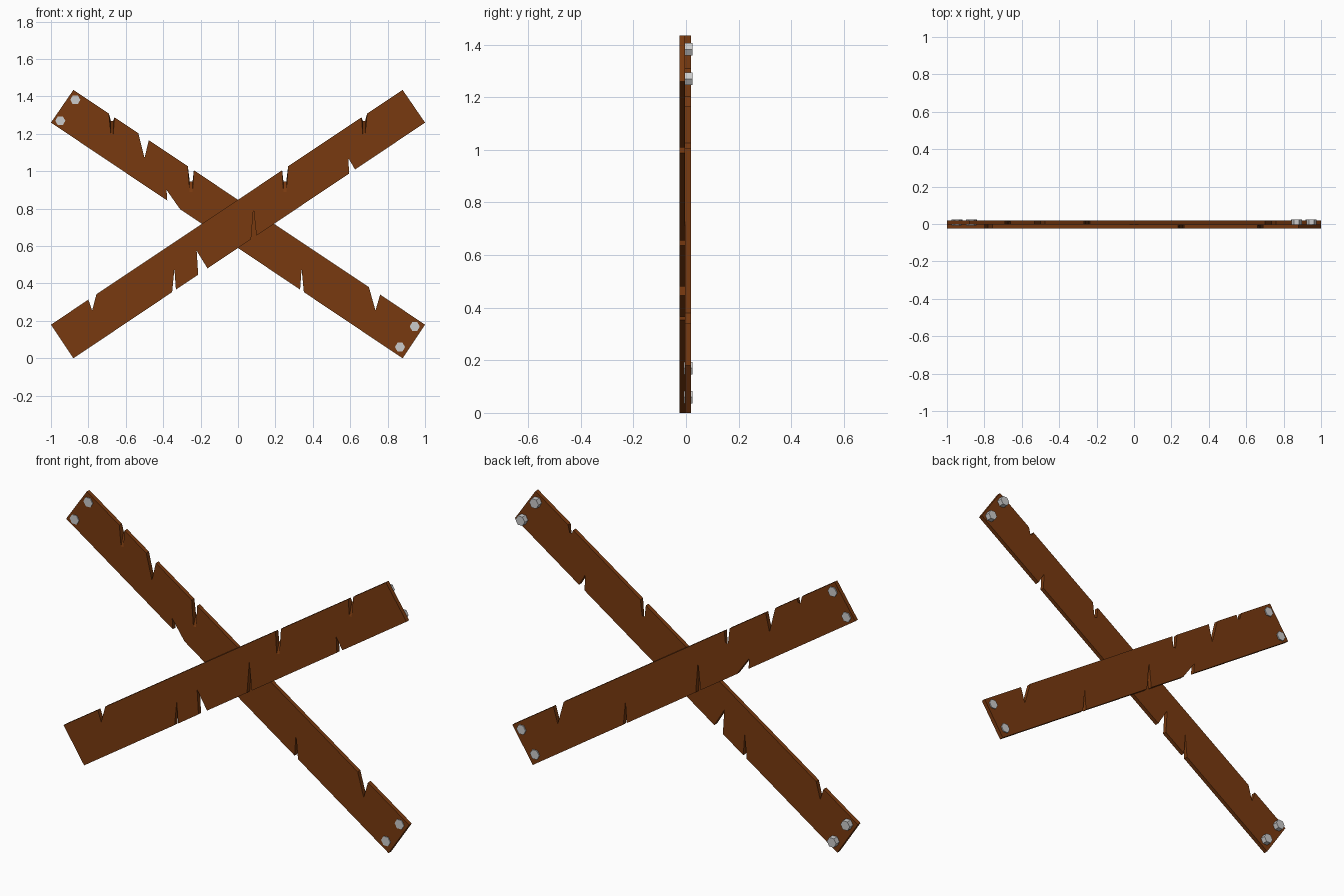
import bpy, bmesh, math

if "Cube" in bpy.data.objects:
    bpy.data.objects.remove(bpy.data.objects["Cube"])

wood = bpy.data.materials.new("wood")
wood.diffuse_color = (0.19, 0.042, 0.005, 1)
wood.use_nodes = True
wood.node_tree.nodes["Principled BSDF"].inputs["Base Color"].default_value = wood.diffuse_color


def top(x):
    return 1.435 + (x - 0.88) * 1.255 / 1.88


def bottom(x):
    return (x + 0.88) * 1.26 / 1.88


def plank(name, y_front, y_back, low, high, mirror):
    """Notched board. A notch is (x start, x end, [(x, z front, z back), ...])."""
    pts = [(-0.88, 0, 0)]
    for a, b, inner in low:
        pts += [(a, bottom(a), bottom(a))] + inner + [(b, bottom(b), bottom(b))]
    pts += [(1, 1.26, 1.26), (0.88, 1.435, 1.435)]
    for a, b, inner in reversed(high):
        pts += [(b, top(b), top(b))] + inner[::-1] + [(a, top(a), top(a))]
    pts.append((-1, 0.18, 0.18))
    bm = bmesh.new()
    f = [bm.verts.new((x * mirror, y_front, zf)) for x, zf, zb in pts]
    k = [bm.verts.new((x * mirror, y_back, zb)) for x, zf, zb in pts]
    bm.faces.new(f)
    bm.faces.new(k[::-1])
    n = len(f)
    for i in range(n):
        j = (i + 1) % n
        bm.faces.new((f[j], f[i], k[i], k[j]))
    bmesh.ops.recalc_face_normals(bm, faces=bm.faces)
    caps = [q for q in bm.faces if len(q.verts) > 4]
    bmesh.ops.triangulate(bm, faces=caps)
    me = bpy.data.meshes.new(name)
    bm.to_mesh(me)
    bm.free()
    me.materials.append(wood)
    bpy.context.collection.objects.link(bpy.data.objects.new(name, me))


# Chips shared by both boards: the sloped ones are deeper on the front
split = (0.07, 0.098, [(0.083, 0.80, 0.80)])
nick = (-0.352, -0.332, [(-0.34, 0.48, 0.48)])
slot_mid = (0.236, 0.268, [(0.243, 0.89, 0.945), (0.258, 0.89, 0.945)])
slot_end = (0.66, 0.69, [(0.667, 1.20, 1.27), (0.68, 1.20, 1.27)])

# Front board, rising to the right
plank("front_plank", -0.025, -0.003,
      [nick, (-0.213, -0.163, [(-0.221, 0.575, 0.575)]), split,
       (0.594, 0.626, [(0.59, 1.07, 1.07)])],
      [(-0.80, -0.757, [(-0.78, 0.255, 0.255)]), slot_mid, slot_end], 1)

# Rear board, rising to the left
plank("rear_plank", -0.003, 0.019,
      [nick, split, (0.31, 0.378, [(0.382, 0.90, 0.90)])],
      [(-0.76, -0.70, [(-0.735, 0.255, 0.255)]), slot_mid,
       (0.477, 0.533, [(0.50, 1.07, 1.07)]), slot_end], -1)

# Hexagonal bolts at all four ends
for sx in (-1, 1):
    for x, z in ((0.95, 1.27), (0.87, 1.382), (0.945, 0.17), (0.866, 0.06)):
        bpy.ops.mesh.primitive_cylinder_add(
            vertices=6, radius=0.027, depth=0.032,
            location=(sx * x, 0.009, z), rotation=(math.pi / 2, 0, math.pi))
        bolt = bpy.context.object
        bolt.name = "bolt"
        # Turn the hexagon so corners point sideways
        for v in bolt.data.vertices:
            v.co.x, v.co.y = -v.co.y, v.co.x
